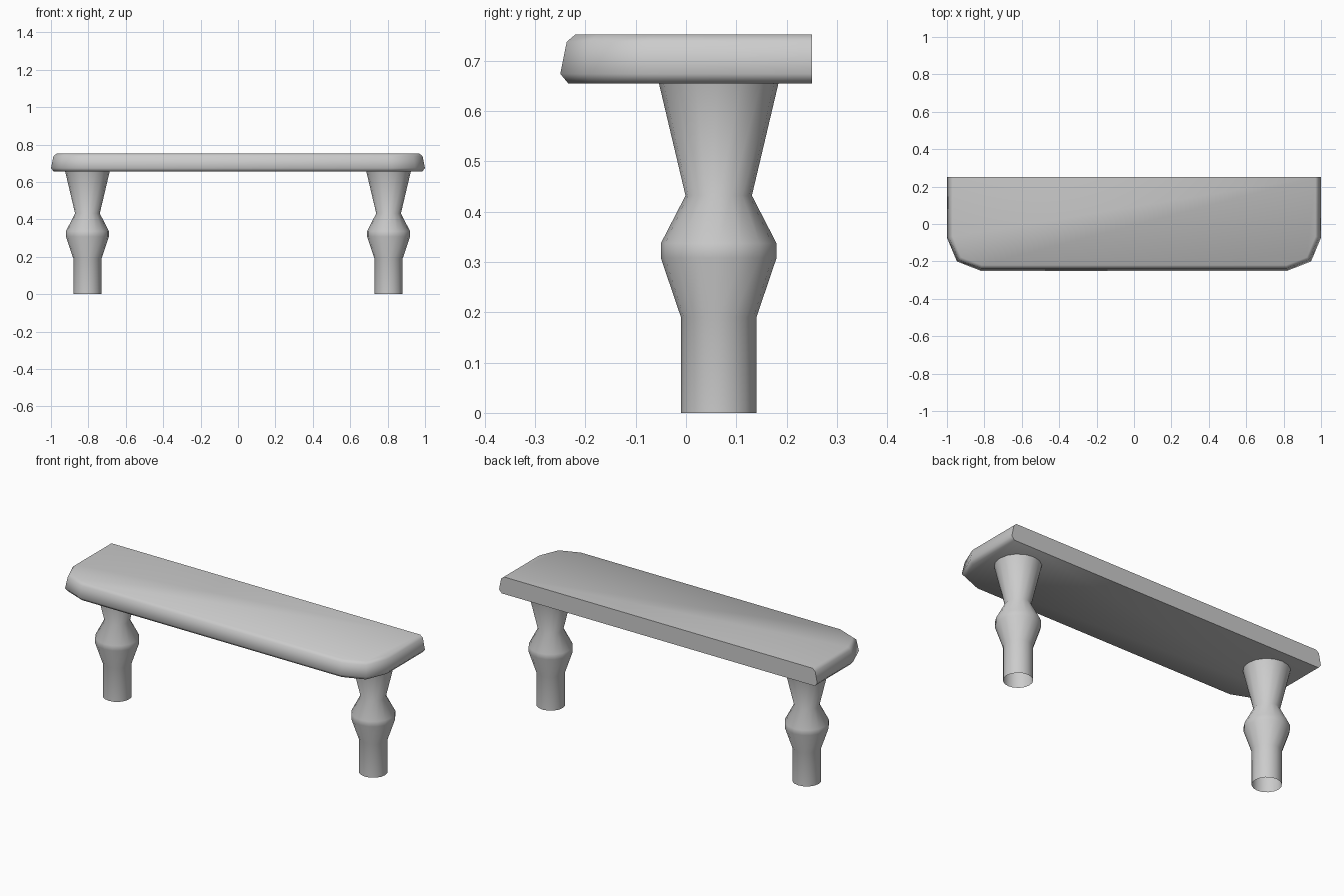
import bpy, bmesh, math

if "Cube" in bpy.data.objects:
    bpy.data.objects.remove(bpy.data.objects["Cube"])


def finish(name, bm):
    bmesh.ops.recalc_face_normals(bm, faces=bm.faces)
    mesh = bpy.data.meshes.new(name)
    bm.to_mesh(mesh)
    bm.free()
    ob = bpy.data.objects.new(name, mesh)
    bpy.context.collection.objects.link(ob)
    bpy.ops.object.select_all(action='DESELECT')
    ob.select_set(True)
    bpy.context.view_layer.objects.active = ob
    bpy.ops.object.shade_smooth_by_angle(angle=math.radians(60))
    return ob


def bridge(bm, rings):
    n = len(rings[0])
    for a, b in zip(rings, rings[1:]):
        for i in range(n):
            j = (i + 1) % n
            bm.faces.new((a[i], a[j], b[j], b[i]))


def make_top():
    # Right half of the outline: x, y, then inset direction (mitred)
    half = [(0.82, -0.25, 0.2, 1), (0.947, -0.20, 0.75, 0.75),
            (1.0, -0.073, 1, 0.2), (1.0, 0.25, 1, 0)]
    outline = half + [(-x, y, -dx, dy) for x, y, dx, dy in reversed(half)]
    # Edge section: inset, height
    section = [(0.016, 0.655), (0, 0.674), (0.013, 0.738), (0.03, 0.752)]
    bm = bmesh.new()
    rings = [[bm.verts.new((x - dx * d, y + dy * d, z)) for x, y, dx, dy in outline]
             for d, z in section]
    bridge(bm, rings)
    bm.faces.new(rings[0])
    bm.faces.new(rings[-1])
    return finish("bench_top", bm)


def make_leg(name, cx, cy=0.065, sides=16):
    # Turned profile, open at the foot: radius, height
    profile = [(0.075, 0), (0.075, 0.19), (0.115, 0.308), (0.115, 0.337),
               (0.066, 0.432), (0.119, 0.656)]
    bm = bmesh.new()
    rings = [[bm.verts.new((cx + r * math.cos(math.tau * i / sides),
                            cy + r * math.sin(math.tau * i / sides), z))
              for i in range(sides)] for r, z in profile]
    bridge(bm, rings)
    return finish(name, bm)


make_top()
make_leg("left_leg", -0.805)
make_leg("right_leg", 0.805)
